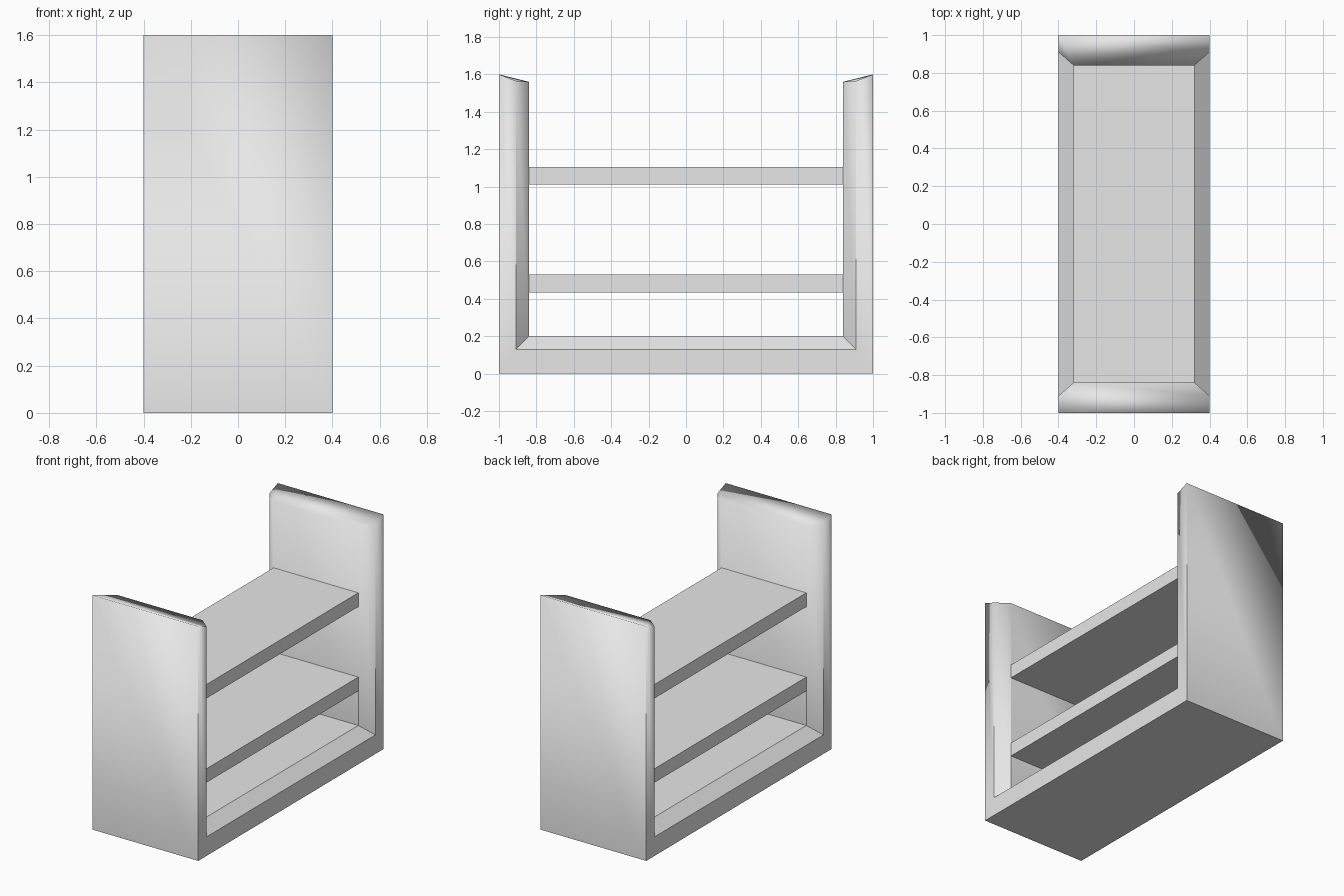
import bpy
import bmesh

if "Cube" in bpy.data.objects:
    bpy.data.objects.remove(bpy.data.objects["Cube"], do_unlink=True)

grey = bpy.data.materials.new("light grey")
grey.use_nodes = True
colour = (0.8, 0.8, 0.8, 1)
grey.diffuse_color = colour
grey.node_tree.nodes["Principled BSDF"].inputs["Base Color"].default_value = colour

HALF_WIDTH, INNER_WIDTH = 0.4, 0.32
HALF_LENGTH, INNER_LENGTH = 1.0, 0.84


def finish(bm, name):
    bmesh.ops.recalc_face_normals(bm, faces=bm.faces)
    mesh = bpy.data.meshes.new(name)
    bm.to_mesh(mesh)
    bm.free()
    mesh.materials.append(grey)
    obj = bpy.data.objects.new(name, mesh)
    bpy.context.collection.objects.link(obj)
    return obj


# Frame: bevelled U, one section swept up, along and up again with mitred corners.
# Each section point is (x, y of the wall, height of the floor, height of the wall top).
half_section = [
    (HALF_WIDTH, HALF_LENGTH, 0, 1.6),
    (HALF_WIDTH, 0.91, 0.13, 1.565),
    (INNER_WIDTH, INNER_LENGTH, 0.2, 1.56),
]
section = half_section + [(-x, y, low, top) for x, y, low, top in reversed(half_section)]

bm = bmesh.new()
rings = []
for side, at_top in ((-1, True), (-1, False), (1, False), (1, True)):
    rings.append([bm.verts.new((x, side * y, top if at_top else low))
                  for x, y, low, top in section])
for ring, following in zip(rings, rings[1:]):
    for i in range(len(section)):
        j = (i + 1) % len(section)
        bm.faces.new((ring[i], ring[j], following[j], following[i]))
for end in (rings[0], rings[-1]):
    bm.faces.new(end)
frame = finish(bm, "frame")

# Soft shading at the wall tops, crisp edges around the base
mesh = frame.data
mesh.shade_smooth()
normals = []
for face in mesh.polygons:
    for index in face.vertices:
        vert = mesh.vertices[index]
        normals.append(tuple(vert.normal if vert.co.z > 1 else face.normal))
mesh.normals_split_custom_set(normals)


# Shelves: flat boards spanning between the walls
def add_shelf(name, bottom, top):
    bm = bmesh.new()
    bmesh.ops.create_cube(bm, size=1)
    for v in bm.verts:
        v.co.x *= 2 * INNER_WIDTH
        v.co.y *= 2 * INNER_LENGTH
        v.co.z = top if v.co.z > 0 else bottom
    finish(bm, name)


add_shelf("lower_shelf", 0.435, 0.53)
add_shelf("upper_shelf", 1.01, 1.105)
